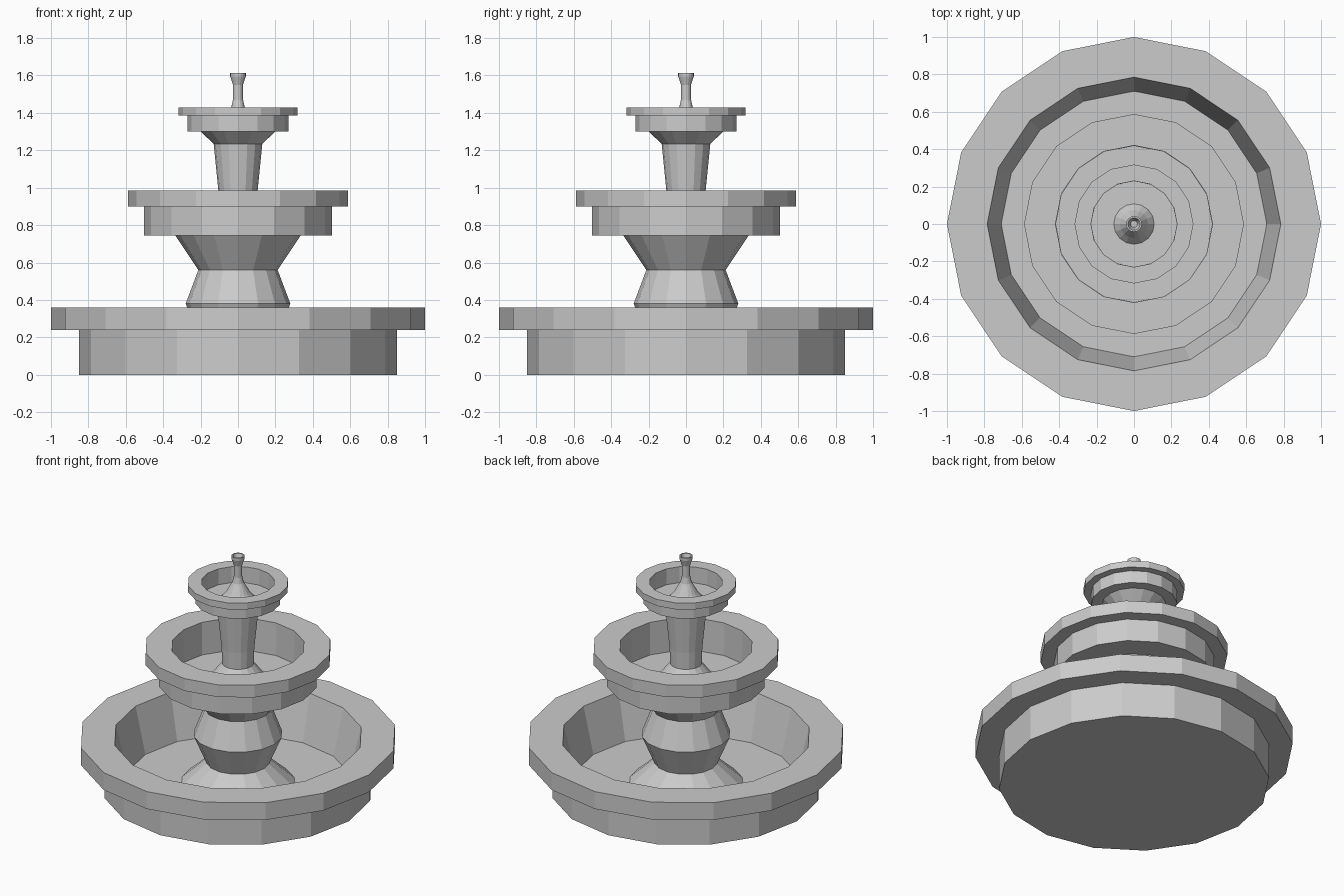
import bpy, bmesh, math

if "Cube" in bpy.data.objects:
    bpy.data.objects.remove(bpy.data.objects["Cube"])

SIDES = 16


def lathe(name, profile, sides=SIDES):
    """Revolve an (r, z) profile around z; r = 0 becomes a single pole."""
    bm = bmesh.new()
    rings = []
    for r, z in profile:
        if r == 0:
            rings.append([bm.verts.new((0, 0, z))] * sides)
        else:
            rings.append([bm.verts.new((r * math.cos(2 * math.pi * i / sides),
                                        r * math.sin(2 * math.pi * i / sides), z))
                          for i in range(sides)])
    for a, b in zip(rings, rings[1:]):
        for i in range(sides):
            j = (i + 1) % sides
            quad = list(dict.fromkeys((a[i], a[j], b[j], b[i])))
            bm.faces.new(quad)
    # merge the flat pole triangles into a single cap
    bmesh.ops.dissolve_limit(bm, angle_limit=0.001, verts=bm.verts, edges=bm.edges)
    mesh = bpy.data.meshes.new(name)
    bm.to_mesh(mesh)
    bm.free()
    ob = bpy.data.objects.new(name, mesh)
    bpy.context.collection.objects.link(ob)
    return ob


def bowl(name, foot, wall, rim, inner, floor_r, hub, z0, z_lip, z_top, z_floor):
    """Lipped basin; foot and hub are the radii where stems join below and above."""
    return lathe(name, [(foot, z0), (wall, z0), (wall, z_lip), (rim, z_lip),
                        (rim, z_top), (inner, z_top), (floor_r, z_floor), (hub, z_floor)])


# Large ground basin
bowl("lower_basin", 0, 0.85, 1.0, 0.785, 0.71, 0.36, 0, 0.24, 0.36, 0.045)

# Pedestal: flared foot, waist, bulge, neck and flare under the middle bowl
lathe("lower_pedestal", [(0.36, 0.045), (0.20, 0.19), (0.28, 0.38),
                         (0.212, 0.56), (0.335, 0.745)])

# Middle bowl
bowl("middle_bowl", 0.335, 0.503, 0.588, 0.42, 0.418, 0.19, 0.745, 0.90, 0.985, 0.76)

# Column between middle and top bowls
lathe("upper_column", [(0.19, 0.76), (0.10, 0.87), (0.105, 0.985),
                       (0.13, 1.235), (0.20, 1.30)])

# Top bowl
bowl("top_bowl", 0.20, 0.27, 0.318, 0.23, 0.229, 0.108, 1.30, 1.385, 1.43, 1.32)

# Water spout with hollow mouth
lathe("spout", [(0.108, 1.32), (0.075, 1.36), (0.036, 1.43), (0.027, 1.47),
                (0.027, 1.55), (0.042, 1.595), (0.042, 1.613), (0.033, 1.613),
                (0.018, 1.57), (0, 1.57)])
